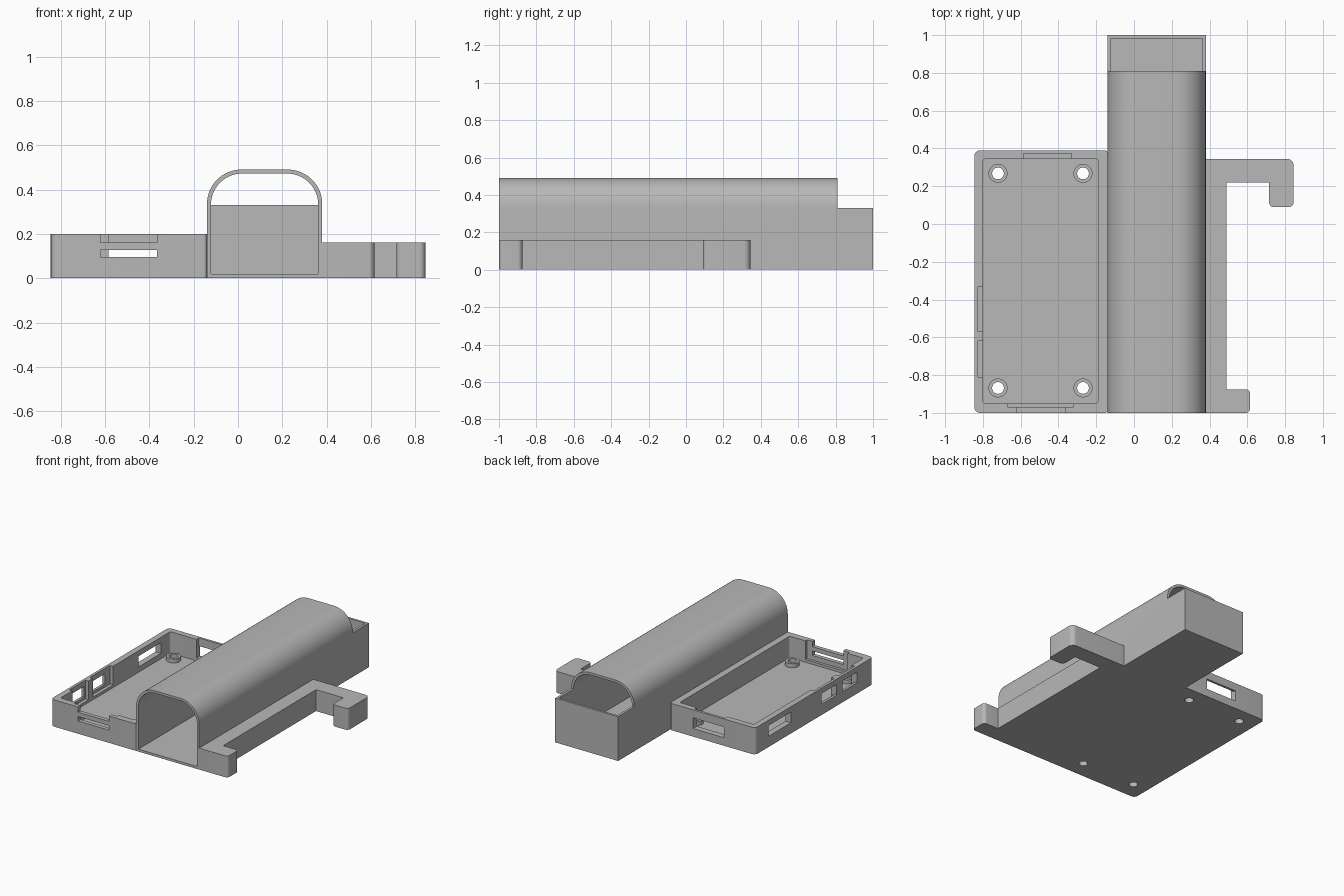
import bpy, bmesh, math
from mathutils import Vector

if "Cube" in bpy.data.objects:
    bpy.data.objects.remove(bpy.data.objects["Cube"])

grey = bpy.data.materials.new("plain grey")
grey.use_nodes = True
grey.diffuse_color = (0.48, 0.48, 0.48, 1)
grey.node_tree.nodes["Principled BSDF"].inputs["Base Color"].default_value = (0.48, 0.48, 0.48, 1)


def fillet(points, radii, steps=8):
    """Round the square corners of an outline, one radius per corner."""
    out = []
    for i, p in enumerate(points):
        p, r = Vector(p), radii[i]
        if r == 0:
            out.append(p)
            continue
        d1 = (Vector(points[i - 1]) - p).normalized() * r
        d2 = (Vector(points[(i + 1) % len(points)]) - p).normalized() * r
        for k in range(steps + 1):
            t = math.pi / 2 * k / steps
            out.append(p + d1 + d2 - d2 * math.cos(t) - d1 * math.sin(t))
    return out


def rect(x0, x1, y0, y1):
    return [(x0, y0), (x1, y0), (x1, y1), (x0, y1)]


def circle(x, y, r, n=32):
    return [(x + r * math.cos(math.tau * k / n), y + r * math.sin(math.tau * k / n)) for k in range(n)]


def prism(name, outline, h0, h1, axis="z"):
    """Extrude an outline along z, or an x-z outline along y."""
    bm = bmesh.new()
    place = (lambda p, h: (p[0], p[1], h)) if axis == "z" else (lambda p, h: (p[0], h, p[1]))
    low = [bm.verts.new(place(p, h0)) for p in outline]
    high = [bm.verts.new(place(p, h1)) for p in outline]
    bm.faces.new(low)
    bm.faces.new(high)
    n = len(low)
    for i in range(n):
        j = (i + 1) % n
        bm.faces.new((low[i], low[j], high[j], high[i]))
    bmesh.ops.recalc_face_normals(bm, faces=bm.faces)
    mesh = bpy.data.meshes.new(name)
    bm.to_mesh(mesh)
    bm.free()
    mesh.materials.append(grey)
    ob = bpy.data.objects.new(name, mesh)
    bpy.context.collection.objects.link(ob)
    return ob


def activate(ob):
    bpy.ops.object.select_all(action="DESELECT")
    ob.select_set(True)
    bpy.context.view_layer.objects.active = ob


def cut(ob, cutter):
    mod = ob.modifiers.new("cut", "BOOLEAN")
    mod.operation, mod.solver, mod.object = "DIFFERENCE", "EXACT", cutter
    activate(ob)
    bpy.ops.object.modifier_apply(modifier=mod.name)
    bpy.data.objects.remove(cutter)


def cut_box(ob, x0, x1, y0, y1, z0, z1):
    cut(ob, prism("cutter", rect(x0, x1, y0, y1), z0, z1))


def smooth(ob):
    activate(ob)
    bpy.ops.object.shade_smooth_by_angle(angle=math.radians(30))


# Open tray
tray = prism("tray", fillet(rect(-0.845, -0.14, -1, 0.39), [0.03, 0.015, 0.015, 0.03]), 0, 0.2)
cut(tray, prism("cutter", fillet(rect(-0.8, -0.19, -0.95, 0.345), [0.015] * 4), 0.04, 0.3))

# Tray front wall: inner recess, top notch and card slot
cut_box(tray, -0.67, -0.32, -0.97, -0.94, 0.06, 0.3)
cut_box(tray, -0.62, -0.365, -1.1, -0.94, 0.16, 0.3)
cut_box(tray, -0.62, -0.365, -1.1, -0.94, 0.095, 0.128)

# Tray back wall: inner recess and port
cut_box(tray, -0.585, -0.33, 0.33, 0.372, 0.06, 0.3)
cut_box(tray, -0.585, -0.33, 0.33, 0.5, 0.06, 0.14)

# Tray side wall: inner recesses and ports
for y0, y1 in ((-0.81, -0.62), (-0.57, -0.33)):
    cut_box(tray, -0.825, -0.79, y0, y1, 0.06, 0.3)
for y0, y1 in ((-0.81, -0.64), (-0.57, -0.39), (-0.03, 0.235)):
    cut_box(tray, -0.9, -0.79, y0, y1, 0.08, 0.16)

# Screw posts with holes through the tray floor
for x in (-0.72, -0.27):
    for y in (-0.868, 0.268):
        post = prism("screw_post", circle(x, y, 0.05), 0.035, 0.07)
        for part in (tray, post):
            cut(part, prism("cutter", circle(x, y, 0.031), -0.1, 0.2))
        smooth(post)
smooth(tray)

# Arched sleeve with a low open box at the back
sleeve = prism("sleeve", fillet(rect(-0.14, 0.38, 0, 0.49), [0, 0, 0.155, 0.155], 16), -1, 1, "y")
cut(sleeve, prism("cutter", fillet(rect(-0.122, 0.362, 0.018, 0.472), [0, 0, 0.14, 0.14], 16), -1.1, 0.983, "y"))
cut_box(sleeve, -0.3, 0.5, 0.81, 1.1, 0.33, 0.6)
smooth(sleeve)

# Side bracket with a short front arm and a hooked back arm
bracket_outline = [(0.38, -1), (0.615, -1), (0.615, -0.875), (0.49, -0.875), (0.49, 0.22),
                   (0.715, 0.22), (0.715, 0.09), (0.845, 0.09), (0.845, 0.345), (0.38, 0.345)]
bracket = prism("side_bracket", fillet(bracket_outline, [0, 0.025, 0.025, 0, 0, 0, 0.025, 0.025, 0.035, 0]), 0, 0.16)
smooth(bracket)
